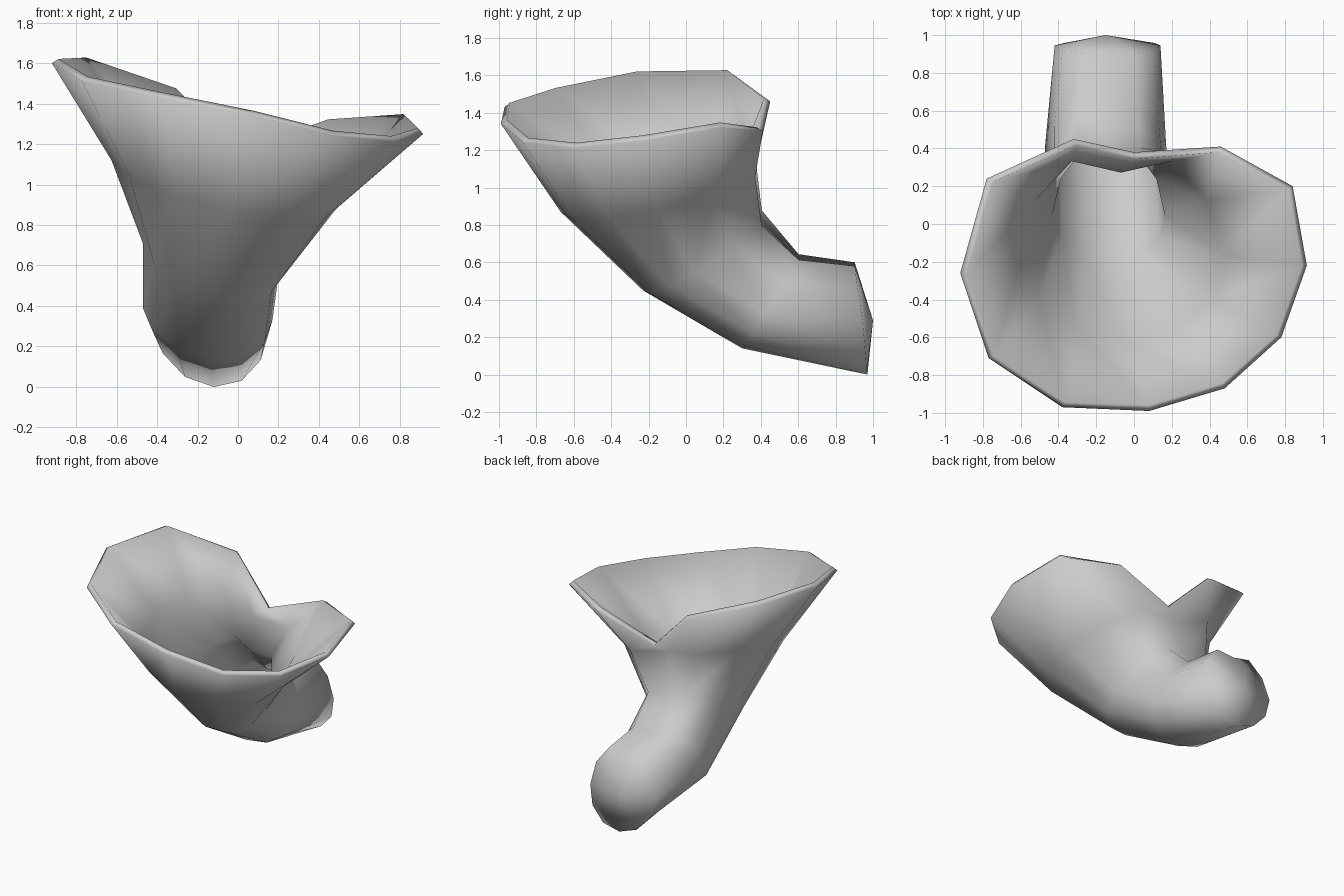
import bpy, bmesh
from math import sin, cos, radians
from mathutils import Vector

if "Cube" in bpy.data.objects:
    bpy.data.objects.remove(bpy.data.objects["Cube"])

SIDES = 12

# Uneven rim of the bell, starting at the notch in the back and going towards +x
rim = [(0.0, .38, 1.15), (.46, .41, 1.30), (.84, .20, 1.32), (.915, -.22, 1.25),
       (.78, -.60, 1.21), (.48, -.87, 1.24), (.08, -.99, 1.34), (-.38, -.97, 1.43),
       (-.77, -.71, 1.51), (-.92, -.26, 1.60), (-.78, .24, 1.61), (-.32, .45, 1.46)]


def ring(center, side, back, front, notch):
    """Oval section with separate back/front radii and a dented back point."""
    c, s, b, f = map(Vector, (center, side, back, front))
    pts = []
    for i in range(SIDES):
        t = radians(360 * i / SIDES)
        k = cos(t) * (notch if i == 0 else 1)
        pts.append(c + s * sin(t) + (b * k if k > 0 else f * -k))
    return pts


# Sections from the bell down through the bend to the pipe end
sections = [
    rim,
    ring((-.07, -.15, 1.0), (.555, 0, -.12), (0, .60, .13), (.03, -.52, -.13), .77),
    ring((-.135, .05, .63), (.335, 0, -.08), (0, .41, .24), (.02, -.28, -.18), .80),
    ring((-.15, .42, .36), (.32, 0, -.03), (.01, .21, .31), (.01, -.12, -.22), .78),
    ring((-.14, .945, .30), (.28, 0, -.02), (.01, -.05, .335), (.02, .025, -.30), .80),
]

bm = bmesh.new()
loops = [[bm.verts.new(p) for p in sec] for sec in sections]
for a, b in zip(loops, loops[1:]):
    for i in range(SIDES):
        j = (i + 1) % SIDES
        bm.faces.new((a[i], a[j], b[j], b[i]))

# Slightly domed cap on the pipe end
tip = bm.verts.new((-.15, 1.0, .29))
for i in range(SIDES):
    bm.faces.new((loops[-1][i], loops[-1][(i + 1) % SIDES], tip))

# Make the normals point out of the horn
bm.normal_update()
cap_face = tip.link_faces[0]
if cap_face.normal.y < 0:
    bmesh.ops.reverse_faces(bm, faces=bm.faces[:])
for f in bm.faces:
    f.smooth = True

mesh = bpy.data.meshes.new("horn_bell")
bm.to_mesh(mesh)
bm.free()
horn = bpy.data.objects.new("horn_bell", mesh)
bpy.context.collection.objects.link(horn)

# Wall thickness, inwards only
wall = horn.modifiers.new("wall", 'SOLIDIFY')
wall.thickness = .04
wall.offset = -1
